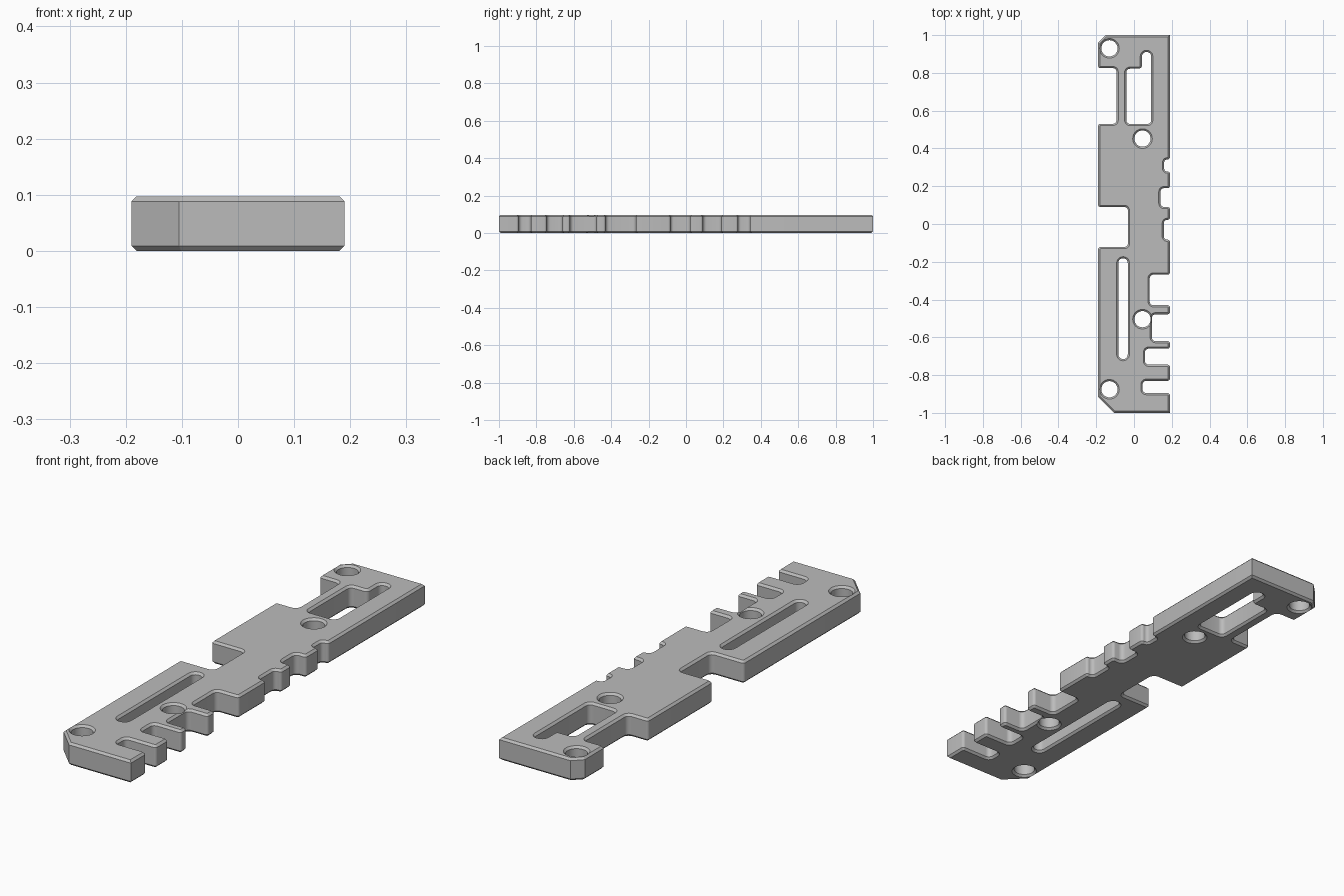
import bpy, bmesh, math
from mathutils import Vector

default = bpy.data.objects.get("Cube")
if default:
    bpy.data.objects.remove(default, do_unlink=True)

HEIGHT, CHAMFER = 0.097, 0.009
EDGE = 0.19  # half width of the plate


def fillet(corners, steps=5):
    """Counter-clockwise corners (x, y, radius) to a loop with rounded corners."""
    loop = []
    for i, (x, y, r) in enumerate(corners):
        p = Vector((x, y))
        if r == 0:
            loop.append(p)
            continue
        a = (Vector(corners[i - 1][:2]) - p).normalized()
        b = (Vector(corners[(i + 1) % len(corners)][:2]) - p).normalized()
        half = a.angle(b) / 2
        reach = r / math.tan(half)
        centre = p + (a + b).normalized() * (r / math.sin(half))
        u = (p + a * reach - centre).normalized()
        v = (p + b * reach - centre).normalized()
        loop += [centre + u.slerp(v, k / steps) * r for k in range(steps + 1)]
    return loop


def inset(loop, dist):
    """Move a counter-clockwise loop inwards by dist."""
    out = []
    for i, p in enumerate(loop):
        e = (p - loop[i - 1]).normalized()
        f = (loop[(i + 1) % len(loop)] - p).normalized()
        n, m = Vector((-e.y, e.x)), Vector((-f.y, f.x))
        out.append(p + (n + m) * (dist / (1 + n.dot(m))))
    return out


def prism(bm, loop, levels):
    """Stack the loop at (z, inset) levels into a closed solid."""
    rings = [[bm.verts.new((p.x, p.y, z)) for p in inset(loop, d)] for z, d in levels]
    for low, high in zip(rings, rings[1:]):
        for i in range(len(loop)):
            j = (i + 1) % len(loop)
            bm.faces.new((low[i], low[j], high[j], high[i]))
    bm.faces.new(rings[0][::-1])
    bm.faces.new(rings[-1])


def make_object(name, solids):
    bm = bmesh.new()
    for loop, levels in solids:
        prism(bm, loop, levels)
    mesh = bpy.data.meshes.new(name)
    bm.to_mesh(mesh)
    bm.free()
    obj = bpy.data.objects.new(name, mesh)
    bpy.context.collection.objects.link(obj)
    return obj


def circle(x, y, r=0.043, n=32):
    return [Vector((x + r * math.cos(t), y + r * math.sin(t)))
            for t in (math.tau * k / n for k in range(n))]


# Right edge notches: bottom, top, inner x, inner corner radius
notches = [(-0.895, -0.83, 0.045, 0.02), (-0.745, -0.66, 0.058, 0.02),
           (-0.62, -0.478, 0.094, 0.02), (-0.43, -0.268, 0.083, 0.02),
           (-0.083, 0.022, 0.158, 0.017), (0.09, 0.19, 0.14, 0.02),
           (0.278, 0.342, 0.16, 0.015)]

# Plate outline
outline = [(-0.105, -1, 0), (EDGE, -1, 0)]
for low, high, x, r in notches:
    outline += [(EDGE, low, 0.012), (x, low, r), (x, high, r), (EDGE, high, 0.012)]
outline += [(EDGE, 1, 0), (-0.15, 1, 0), (-EDGE, 0.96, 0)]
# Left edge notches, from the back to the front
for high, low, x in [(0.825, 0.53, -0.092), (0.09, -0.122, -0.032)]:
    outline += [(-EDGE, high, 0.012), (x, high, 0.02), (x, low, 0.02), (-EDGE, low, 0.012)]
outline += [(-EDGE, -0.915, 0)]

plate = make_object("bracket_plate", [(fillet(outline), [
    (0, CHAMFER), (CHAMFER, 0), (HEIGHT - CHAMFER, 0), (HEIGHT, CHAMFER)])])

# Cutters with flared ends, so each opening gets a chamfered rim
slot = fillet([(-0.083, -0.715, 0.024), (-0.033, -0.715, 0.024),
               (-0.033, -0.182, 0.024), (-0.083, -0.182, 0.024)])
window = fillet([(-0.041, 0.53, 0.02), (0.091, 0.53, 0.02), (0.091, 0.91, 0.022),
                 (0.042, 0.91, 0.022), (0.042, 0.822, 0.018), (-0.041, 0.822, 0.02)])
holes = [circle(-0.13, 0.93), circle(0.045, 0.452),
         circle(0.045, -0.504), circle(-0.13, -0.875)]
over = 0.004
flare = [(-over, -CHAMFER - over), (CHAMFER, 0),
         (HEIGHT - CHAMFER, 0), (HEIGHT + over, -CHAMFER - over)]
cutter = make_object("opening_cutter", [(loop, flare) for loop in [slot, window] + holes])
cutter.hide_render = True

# Cut the openings
bpy.ops.object.select_all(action='DESELECT')
plate.select_set(True)
bpy.context.view_layer.objects.active = plate
cut = plate.modifiers.new("openings", 'BOOLEAN')
cut.operation, cut.solver, cut.object = 'DIFFERENCE', 'EXACT', cutter
bpy.ops.object.modifier_apply(modifier=cut.name)
bpy.data.objects.remove(cutter, do_unlink=True)

# Plain grey finish
grey = bpy.data.materials.new("plain_grey")
grey.use_nodes = True
colour = (0.5, 0.5, 0.5, 1)
grey.diffuse_color = colour
grey.node_tree.nodes["Principled BSDF"].inputs["Base Color"].default_value = colour
plate.data.materials.clear()
plate.data.materials.append(grey)
bpy.ops.object.shade_smooth_by_angle(angle=math.radians(30))
